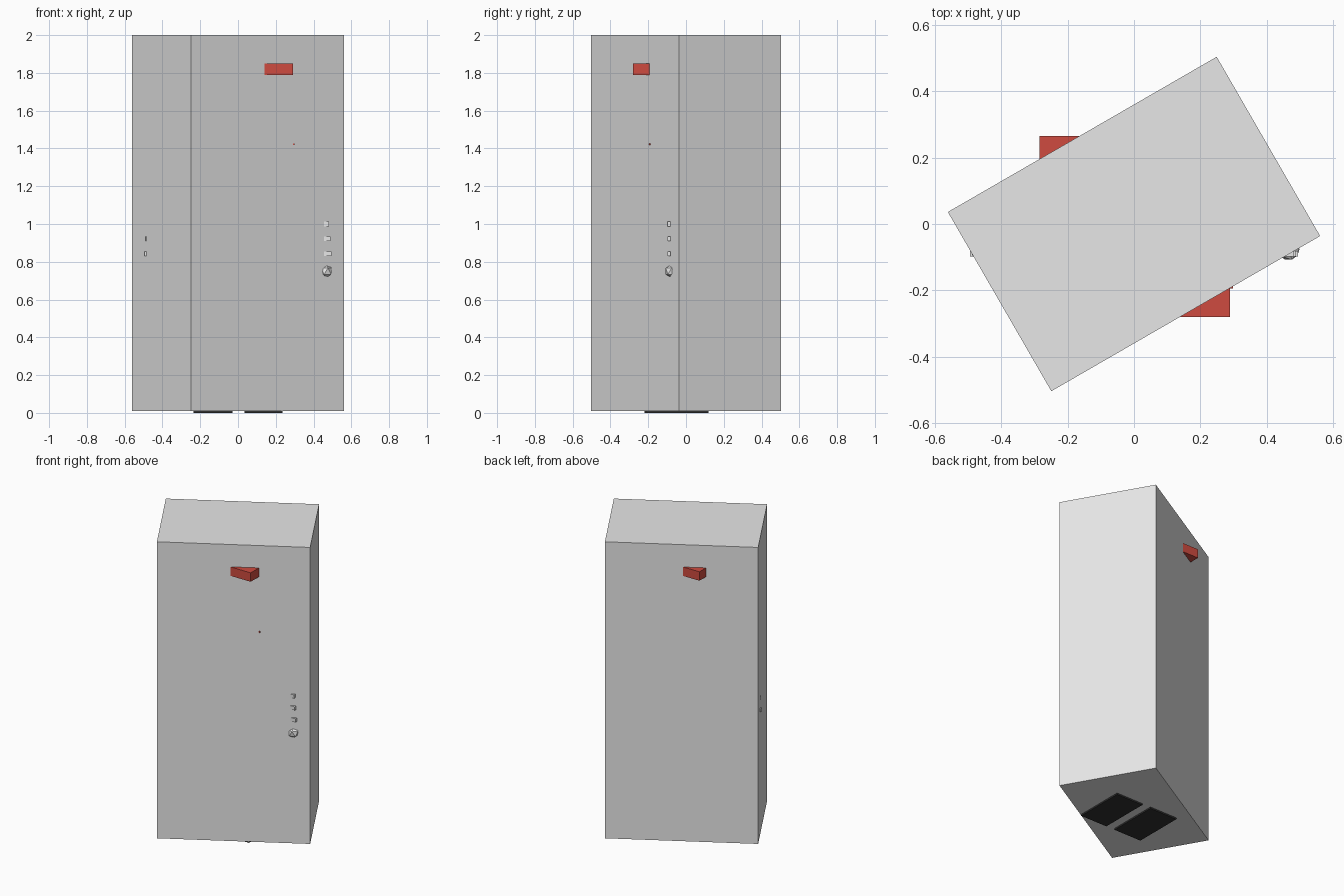
import bpy
import math

cube = bpy.data.objects.get("Cube")
if cube:
    bpy.data.objects.remove(cube, do_unlink=True)


def material(name, rgb):
    mat = bpy.data.materials.new(name)
    mat.use_nodes = True
    colour = (*rgb, 1.0)
    mat.diffuse_color = colour
    mat.node_tree.nodes["Principled BSDF"].inputs["Base Color"].default_value = colour
    return mat


grey = material("light_grey", (0.8, 0.8, 0.8))
red = material("red", (0.62, 0.07, 0.05))
black = material("black", (0.03, 0.03, 0.03))


def box(name, mat, x, y, z, turn=0.0):
    """Box from (min, max) pairs along each axis, turned about z."""
    spans = (x, y, z)
    bpy.ops.mesh.primitive_cube_add(
        size=1,
        location=[(a + b) / 2 for a, b in spans],
        rotation=(0, 0, turn))
    obj = bpy.context.object
    obj.name = name
    obj.scale = [b - a for a, b in spans]
    obj.data.materials.append(mat)
    return obj


# Tall cabinet body, turned on its base
box("cabinet_body", grey, (-0.468, 0.468), (-0.312, 0.312), (0.01, 2.0), math.radians(30))

# Red block that shows through the front and back near the top
box("red_lamp_block", red, (-0.285, 0.29), (-0.28, 0.265), (1.79, 1.85))

# Tiny indicator on the front
box("indicator", red, (0.290, 0.298), (-0.195, -0.180), (1.417, 1.425))

# Three bars whose ends form the buttons
for name, z, reach in (("upper", 1.0, 0.483), ("middle", 0.922, 0.489), ("lower", 0.843, 0.494)):
    box(name + "_button_bar", grey, (-reach, reach), (-0.098, -0.082), (z - 0.012, z + 0.012))

# Faceted knob
bpy.ops.mesh.primitive_ico_sphere_add(subdivisions=1, radius=0.037, location=(0.466, -0.076, 0.75))
knob = bpy.context.object
knob.name = "knob"
knob.data.materials.append(grey)

# Thin pads underneath
box("left_foot_pad", black, (0.035, 0.235), (-0.22, 0.12), (0.0, 0.02))
box("right_foot_pad", black, (-0.235, -0.03), (-0.22, 0.12), (0.0, 0.02))
